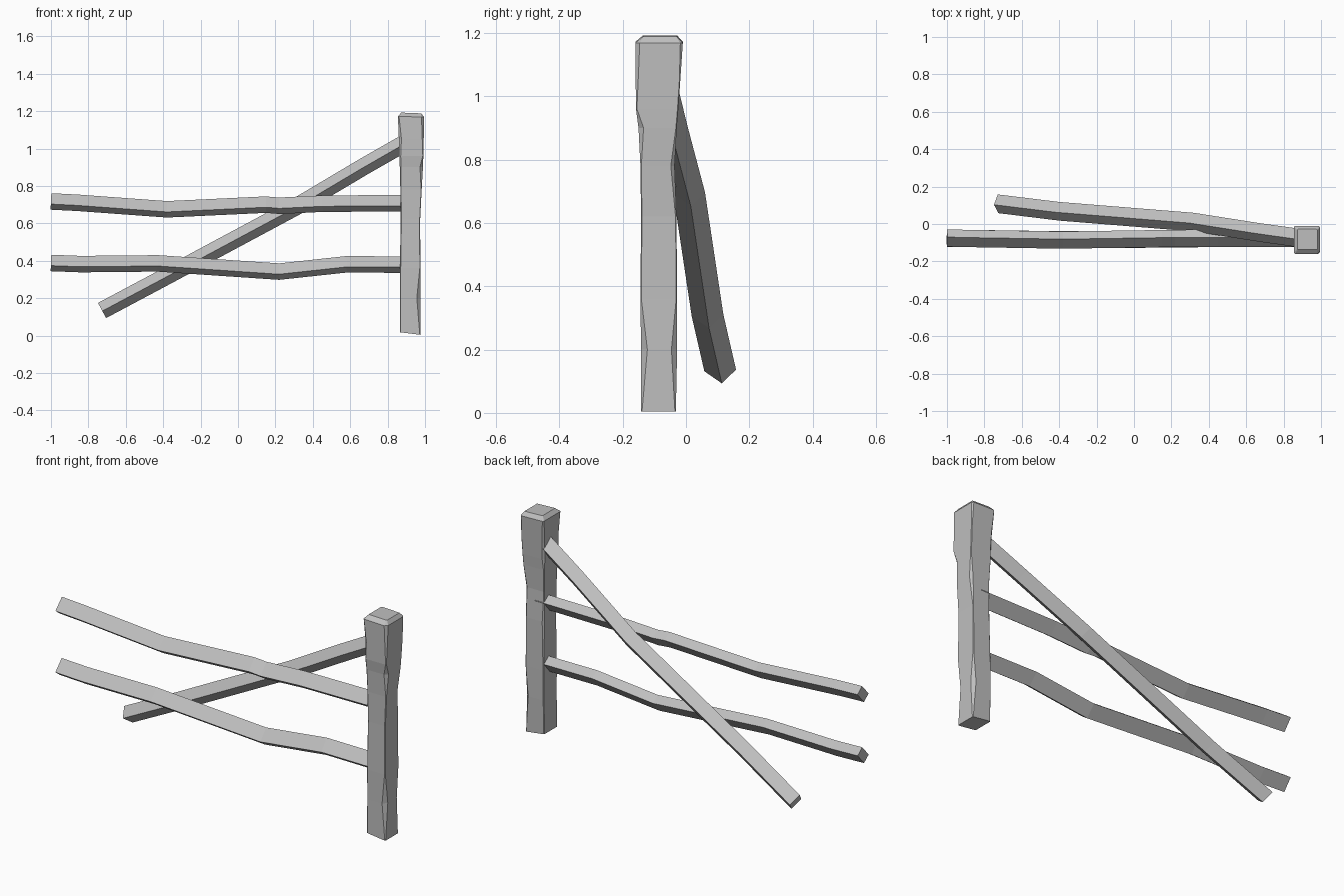
import bpy
import bmesh
from mathutils import Vector

default = bpy.data.objects.get("Cube")
if default:
    bpy.data.objects.remove(default, do_unlink=True)

material = bpy.data.materials.new("weathered_grey")
material.use_nodes = True
grey = (0.52, 0.52, 0.52, 1)
material.diffuse_color = grey
material.node_tree.nodes["Principled BSDF"].inputs["Base Color"].default_value = grey


def loft(name, rings):
    """Skin a closed solid through a list of equally sized rings of points."""
    bm = bmesh.new()
    loops = [[bm.verts.new(point) for point in ring] for ring in rings]
    count = len(loops[0])
    for lower, upper in zip(loops, loops[1:]):
        for i in range(count):
            j = (i + 1) % count
            bm.faces.new((lower[i], lower[j], upper[j], upper[i]))
    bm.faces.new(loops[0][::-1])
    bm.faces.new(loops[-1])
    bmesh.ops.remove_doubles(bm, verts=bm.verts, dist=0.0005)
    bmesh.ops.recalc_face_normals(bm, faces=bm.faces)
    mesh = bpy.data.meshes.new(name)
    bm.to_mesh(mesh)
    bm.free()
    mesh.materials.append(material)
    part = bpy.data.objects.new(name, mesh)
    bpy.context.collection.objects.link(part)
    return part


def rail(name, path, section):
    """Sweep a tilted four-sided section along a bent path in the xz plane."""
    points = [Vector(point) for point in path]
    rings = []
    for i, point in enumerate(points):
        along = points[min(i + 1, len(points) - 1)] - points[max(i - 1, 0)]
        up = Vector((-along.z, 0, along.x)).normalized()
        rings.append([point + Vector((0, side, 0)) + up * rise for side, rise in section])
    return loft(name, rings)


# Two hand-hewn horizontal rails, turned onto one edge
tilted = [(0.005, 0.044), (-0.046, -0.014), (-0.005, -0.044), (0.046, 0.014)]
rail("upper_rail", [
    (-1, -0.075, 0.717), (-0.86, -0.078, 0.71), (-0.38, -0.086, 0.675),
    (0.15, -0.078, 0.7), (0.22, -0.077, 0.694), (0.45, -0.076, 0.705),
    (0.92, -0.078, 0.708)], tilted)
rail("lower_rail", [
    (-1, -0.076, 0.388), (-0.84, -0.078, 0.382), (-0.43, -0.084, 0.386),
    (0.22, -0.08, 0.342), (0.58, -0.075, 0.381), (0.92, -0.078, 0.379)], tilted)

# Diagonal brace leaning back from the post
diamond = [(-0.005, 0.046), (-0.05, -0.003), (0.005, -0.046), (0.05, 0.003)]
rail("diagonal_brace", [
    (-0.727, 0.108, 0.134), (-0.4, 0.068, 0.308), (0.32, 0.01, 0.694),
    (0.67, -0.045, 0.902), (0.92, -0.08, 1.045)], diamond)


def post_ring(z, x_range, y_range, cuts, lean=0):
    """Rectangle whose four corners are each shaved by their own amount."""
    (x0, x1), (y0, y1) = x_range, y_range
    a, b, c, d = cuts
    outline = [(x0, y0 + a), (x0 + a, y0), (x1 - b, y0), (x1, y0 + b),
               (x1, y1 - c), (x1 - c, y1), (x0 + d, y1), (x0, y1 - d)]
    return [(x, y, z + lean * (x1 - x) / (x1 - x0)) for x, y in outline]


# Square post with chipped corners and a chamfered cap
small = 0.003
loft("post", [
    post_ring(0.004, (0.865, 0.975), (-0.142, -0.032), (small,) * 4, 0.014),
    post_ring(0.2, (0.866, 0.976), (-0.142, -0.028), (small, 0.02, 0.018, small)),
    post_ring(0.36, (0.867, 0.975), (-0.144, -0.028), (small,) * 4),
    post_ring(0.62, (0.868, 0.974), (-0.142, -0.03), (0.006, small, small, 0.008)),
    post_ring(0.78, (0.868, 0.982), (-0.144, -0.036), (0.004, small, 0.012, small)),
    post_ring(0.9, (0.865, 0.989), (-0.15, -0.029), (0.006, 0.016, small, small)),
    post_ring(0.96, (0.862, 0.991), (-0.158, -0.024), (0.008, small, small, 0.01)),
    post_ring(1.05, (0.86, 0.993), (-0.159, -0.018), (0.014, 0.008, small, 0.01)),
    post_ring(1.168, (0.855, 0.995), (-0.16, -0.01), (0.006, 0.014, 0.008, 0.006), 0.004),
    post_ring(1.188, (0.873, 0.98), (-0.136, -0.028), (small,) * 4, 0.004),
])
